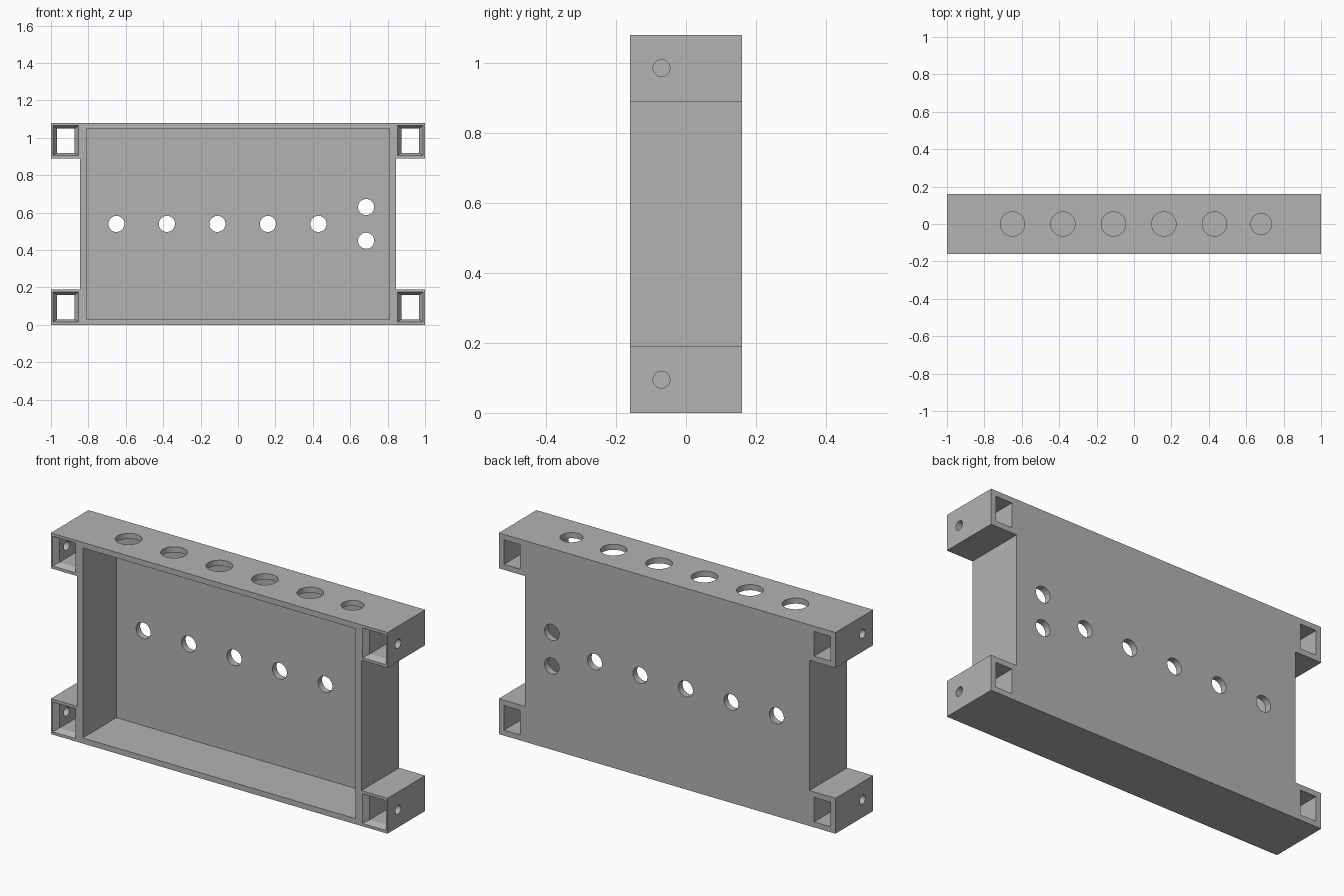
import bpy, bmesh, math
from mathutils import Matrix, Vector

cube = bpy.data.objects.get("Cube")
if cube:
    bpy.data.objects.remove(cube, do_unlink=True)

W, D, H = 1.0, 0.16, 1.08        # half width, half depth, height
BODY, LUG = 0.845, 0.19          # half width of the box, lug height

grey = bpy.data.materials.new("matte_grey")
grey.use_nodes = True
grey.diffuse_color = (0.45, 0.45, 0.45, 1)
grey.node_tree.nodes["Principled BSDF"].inputs["Base Color"].default_value = (0.45, 0.45, 0.45, 1)


def add_object(name, bm):
    bmesh.ops.recalc_face_normals(bm, faces=bm.faces)
    mesh = bpy.data.meshes.new(name)
    bm.to_mesh(mesh)
    bm.free()
    mesh.materials.append(grey)
    obj = bpy.data.objects.new(name, mesh)
    bpy.context.collection.objects.link(obj)
    return obj


def loft(name, sections):
    """Solid through outlines of equal length, each given as (y, [(x, z), ...])."""
    bm = bmesh.new()
    rings = [[bm.verts.new((x, y, z)) for x, z in pts] for y, pts in sections]
    for a, b in zip(rings, rings[1:]):
        for i in range(len(a)):
            j = (i + 1) % len(a)
            bm.faces.new((a[i], a[j], b[j], b[i]))
    bm.faces.new(rings[0])
    bm.faces.new(rings[-1])
    return add_object(name, bm)


def rect(cx, cz, hx, hz):
    return [(cx - hx, cz - hz), (cx + hx, cz - hz), (cx + hx, cz + hz), (cx - hx, cz + hz)]


def drill(name, center, axis, radius, length):
    bm = bmesh.new()
    turn = Vector(axis).to_track_quat('Z', 'Y').to_matrix().to_4x4()
    bmesh.ops.create_cone(bm, cap_ends=True, segments=48, radius1=radius, radius2=radius,
                          depth=length, matrix=Matrix.Translation(center) @ turn)
    return add_object(name, bm)


# Enclosure outline: box with a lug at each corner
outline = [(-W, 0), (W, 0), (W, LUG), (BODY, LUG), (BODY, H - LUG), (W, H - LUG),
           (W, H), (-W, H), (-W, H - LUG), (-BODY, H - LUG), (-BODY, LUG), (-W, LUG)]
enclosure = loft("enclosure", [(-D, outline), (D, outline)])

# Cavity open at the front
inside = rect(0, H / 2, 0.81, H / 2 - 0.03)
cutters = [loft("cavity_cutter", [(-0.2, inside), (0.125, inside)])]

# Row of holes in the top and in the back wall
for i in range(5):
    x = -0.65 + 0.27 * i
    cutters.append(drill("top_hole_cutter", (x, 0, H), (0, 0, 1), 0.065, 0.15))
    cutters.append(drill("back_hole_cutter", (x, D, H / 2), (0, 1, 0), 0.043, 0.15))
cutters.append(drill("switch_hole_cutter", (0.68, 0, H), (0, 0, 1), 0.056, 0.15))
for z in (0.45, 0.63):
    cutters.append(drill("back_hole_cutter", (0.685, D, z), (0, 1, 0), 0.043, 0.15))

# Lugs: square passage flared at the front, and a screw hole in the outer wall
for side in (-1, 1):
    for z in (0.095, H - 0.095):
        x = side * 0.921
        mouth = rect(x, z, 0.069, 0.08)
        bore = rect(x, z, 0.048, 0.066)
        cutters.append(loft("passage_cutter", [(-0.2, mouth), (-D, mouth), (-0.13, bore), (0.2, bore)]))
        cutters.append(drill("screw_hole_cutter", (side * W, -0.07, z), (1, 0, 0), 0.024, 0.12))

# Cut everything, bake the result and drop the cutters
for cutter in cutters:
    cutter.hide_render = True
    mod = enclosure.modifiers.new(cutter.name, 'BOOLEAN')
    mod.operation = 'DIFFERENCE'
    mod.solver = 'EXACT'
    mod.object = cutter
graph = bpy.context.evaluated_depsgraph_get()
baked = bpy.data.meshes.new_from_object(enclosure.evaluated_get(graph))
enclosure.modifiers.clear()
enclosure.data = baked
for cutter in cutters:
    bpy.data.objects.remove(cutter, do_unlink=True)
baked.materials.clear()
baked.materials.append(grey)
for face in baked.polygons:
    face.material_index = 0

# Smooth round holes, sharp edges elsewhere
bpy.ops.object.select_all(action='DESELECT')
enclosure.select_set(True)
bpy.context.view_layer.objects.active = enclosure
bpy.ops.object.shade_smooth_by_angle(angle=math.radians(25))
